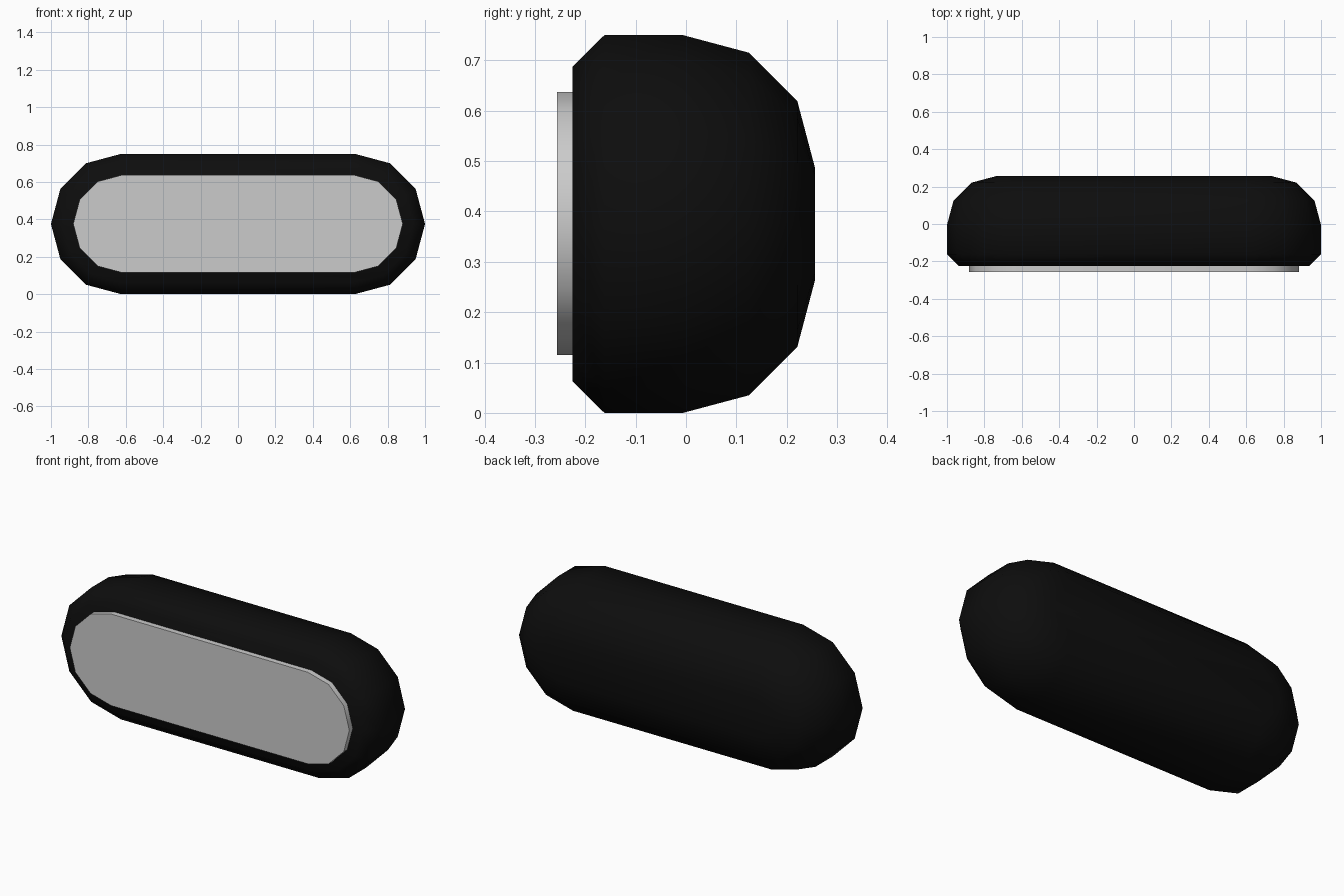
import bpy, bmesh
from math import sin, cos, pi, radians

if "Cube" in bpy.data.objects:
    bpy.data.objects.remove(bpy.data.objects["Cube"])


def stadium(half_len, r, y, zc, seg=6):
    """Pill-shaped ring in the XZ plane at depth y."""
    pts = []
    for side in (1, -1):
        for i in range(seg + 1):
            a = pi * i / seg
            pts.append((side * (half_len + r * sin(a)), y, zc + side * r * cos(a)))
    return pts


def loft(name, half_len, zc, profile, angle):
    """Skin pill-shaped rings given as (y, radius), front to back, with closed ends."""
    bm = bmesh.new()
    rings = [[bm.verts.new(p) for p in stadium(half_len, r, y, zc)] for y, r in profile]
    n = len(rings[0])
    for a, b in zip(rings, rings[1:]):
        for i in range(n):
            j = (i + 1) % n
            bm.faces.new((a[i], a[j], b[j], b[i]))
    bm.faces.new(rings[0])
    bm.faces.new(rings[-1])
    bmesh.ops.recalc_face_normals(bm, faces=bm.faces)
    mesh = bpy.data.meshes.new(name)
    bm.to_mesh(mesh)
    bm.free()
    ob = bpy.data.objects.new(name, mesh)
    bpy.context.collection.objects.link(ob)
    bpy.ops.object.select_all(action='DESELECT')
    ob.select_set(True)
    bpy.context.view_layer.objects.active = ob
    bpy.ops.object.shade_smooth_by_angle(angle=radians(angle))
    return ob


# Black housing: chamfered front rim, straight band, rounded back
housing = loft("housing", 0.625, 0.375, [
    (-0.225, 0.3125), (-0.162, 0.375), (-0.006, 0.375),
    (0.125, 0.34), (0.221, 0.244), (0.256, 0.112)], 50)
black = bpy.data.materials.new("black")
black.diffuse_color = (0.004, 0.004, 0.004, 1)
black.use_nodes = True
black.node_tree.nodes["Principled BSDF"].inputs["Base Color"].default_value = black.diffuse_color
housing.data.materials.append(black)

# Grey lens plate standing proud of the front face
loft("front_lens", 0.62, 0.376, [(-0.256, 0.261), (-0.22, 0.261)], 40)
